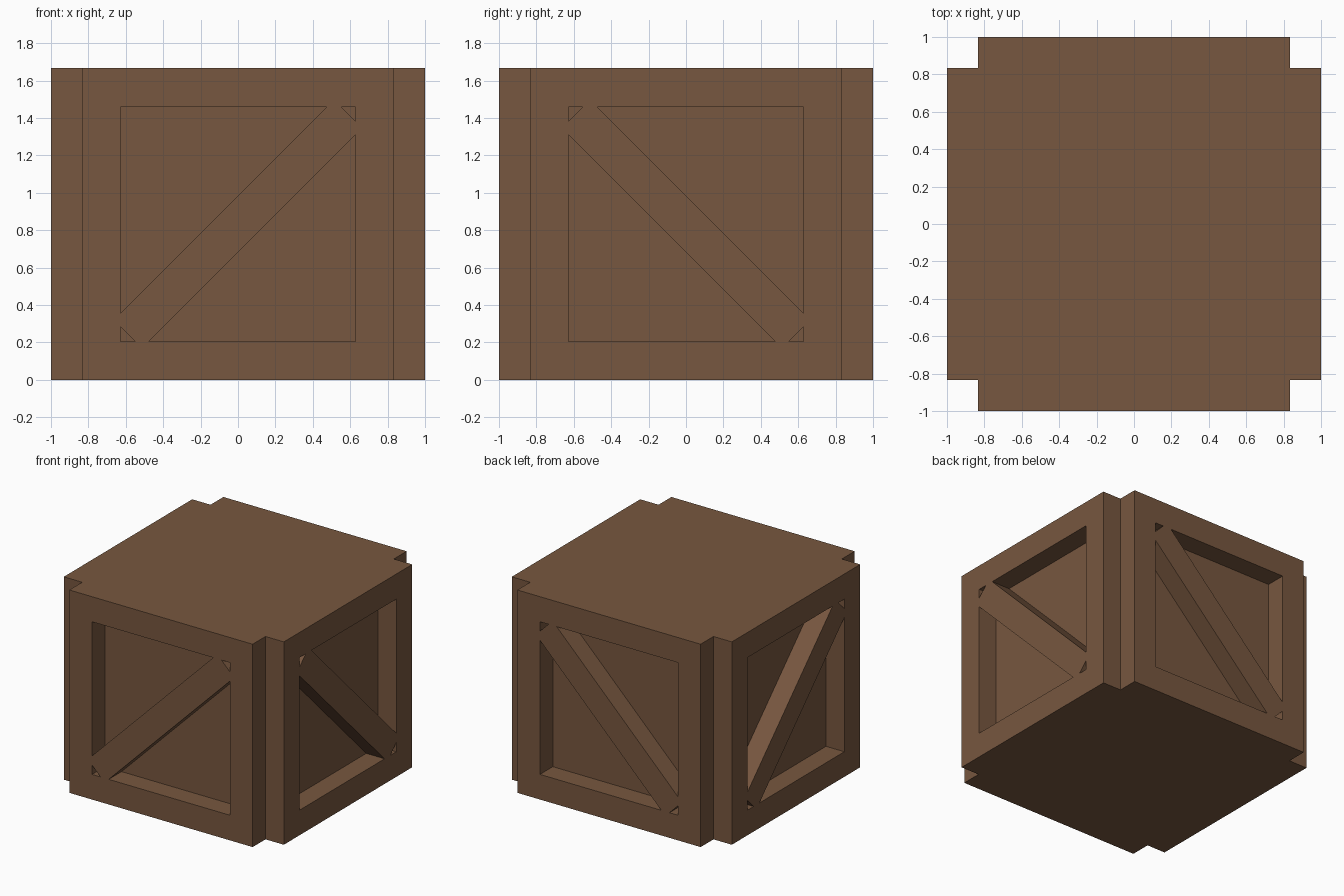
import bpy, bmesh, math
from mathutils import Matrix, Vector

if "Cube" in bpy.data.objects:
    bpy.data.objects.remove(bpy.data.objects["Cube"])

H = 0.8333   # half width of the core and of each framed side
R = 1.0      # outer reach of the framed sides
A = 0.627    # half width of the frame opening
BRACE = 0.152   # gap from opening corner to brace edge
TIP = 0.077     # leg of the small corner hole beyond the square brace end

wood = bpy.data.materials.new("brown wood")
wood.diffuse_color = (0.185, 0.095, 0.05, 1)
wood.use_nodes = True
wood.node_tree.nodes["Principled BSDF"].inputs["Base Color"].default_value = wood.diffuse_color


def add_prism(bm, points, direction):
    """Closed prism: a flat outline swept along a direction."""
    base = bm.faces.new([bm.verts.new(p) for p in points])
    cap = bmesh.ops.extrude_face_region(bm, geom=[base], use_keep_orig=True)
    verts = [v for v in cap["geom"] if isinstance(v, bmesh.types.BMVert)]
    bmesh.ops.translate(bm, verts=verts, vec=direction)


def make_object(name, bm):
    bmesh.ops.recalc_face_normals(bm, faces=bm.faces)
    mesh = bpy.data.meshes.new(name)
    bm.to_mesh(mesh)
    bm.free()
    mesh.materials.append(wood)
    ob = bpy.data.objects.new(name, mesh)
    bpy.context.collection.objects.link(ob)
    return ob


# Crate body: square block with notched vertical corners
corner = [(R, -H), (R, H), (H, H)]
outline = []
for q in range(4):
    turn = Matrix.Rotation(q * math.pi / 2, 3, 'Z')
    outline += [turn @ Vector((x, y, 0)) for x, y in corner]
bm = bmesh.new()
add_prism(bm, outline, Vector((0, 0, 2 * H)))
crate = make_object("crate", bm)

# Pockets around the diagonal brace: large triangle and small corner hole
large = [(-A, -A + BRACE), (-A, A), (A - BRACE, A)]
small = [(-A, -A), (-A + TIP, -A), (-A, -A + TIP)]
bm = bmesh.new()
for side in (-1, 1):
    for s in (-1, 1):
        for tri in (large, small):
            # front and back: brace rises toward +x
            add_prism(bm, [Vector((s * u, side * H, H + s * w)) for u, w in tri],
                      Vector((0, side * 0.3, 0)))
            # left and right: brace rises toward -y
            add_prism(bm, [Vector((side * H, -s * u, H + s * w)) for u, w in tri],
                      Vector((side * 0.3, 0, 0)))
cutter = make_object("pocket_cutter", bm)
cutter.hide_render = True

# Cut the pockets, leaving frames and braces flush
mod = crate.modifiers.new("pockets", 'BOOLEAN')
mod.operation = 'DIFFERENCE'
mod.solver = 'EXACT'
mod.object = cutter
bpy.context.view_layer.objects.active = crate
crate.select_set(True)
bpy.ops.object.modifier_apply(modifier=mod.name)
bpy.data.objects.remove(cutter, do_unlink=True)
